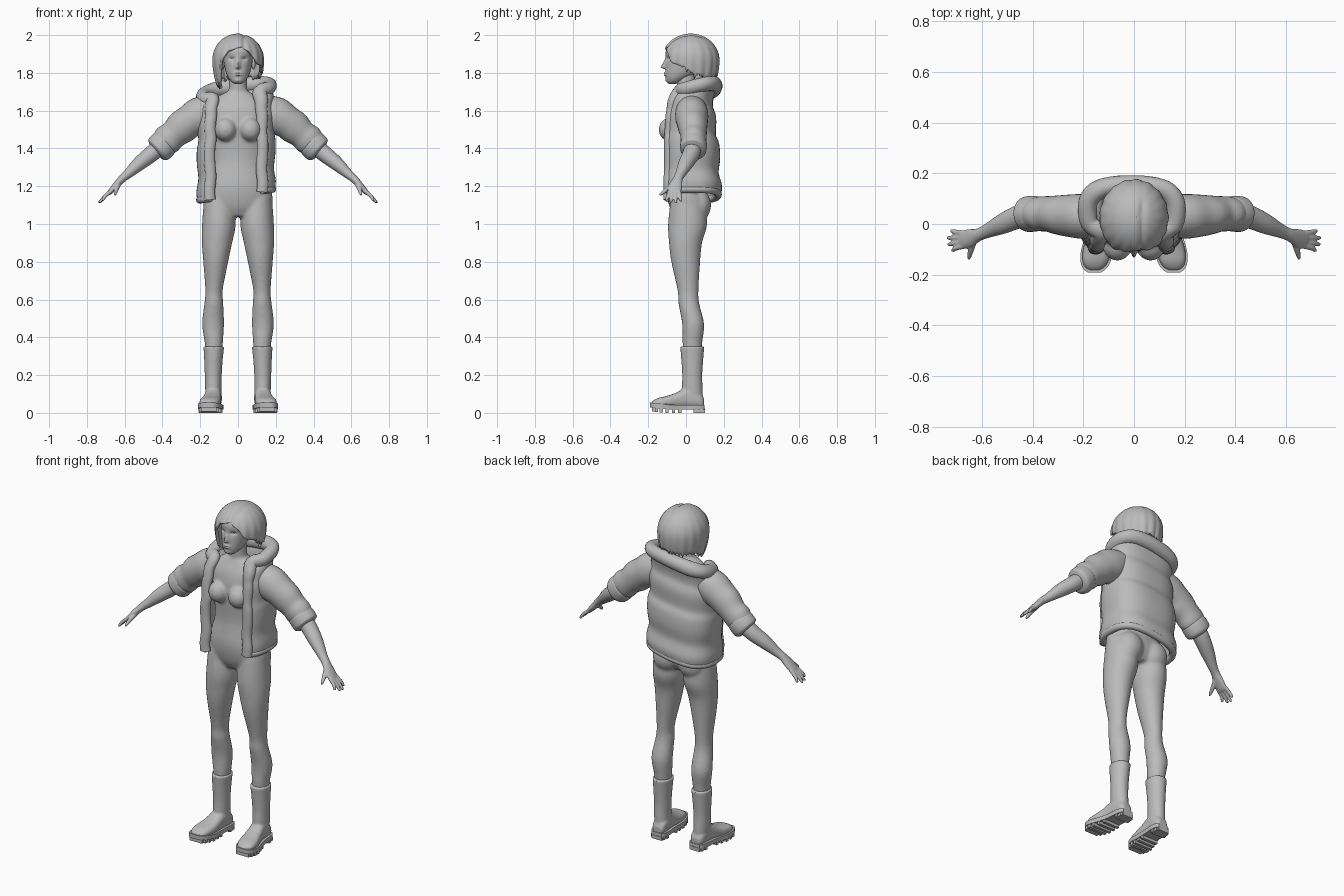
import bpy, bmesh, math, random
from mathutils import Vector

random.seed(4)
cube = bpy.data.objects.get("Cube")
if cube:
    bpy.data.objects.remove(cube)

grey = bpy.data.materials.new("plain grey")
grey.use_nodes = True
grey.diffuse_color = (0.5, 0.5, 0.5, 1)
grey.node_tree.nodes["Principled BSDF"].inputs["Base Color"].default_value = (0.5, 0.5, 0.5, 1)


def smooth(rows, k=4):
    """Catmull-Rom interpolation of equal-length tuples."""
    out = []
    for i in range(len(rows) - 1):
        quad = [rows[max(i - 1, 0)], rows[i], rows[i + 1], rows[min(i + 2, len(rows) - 1)]]
        for j in range(k):
            t = j / k
            out.append(tuple(b + 0.5 * t * (c - a + t * (2 * a - 5 * b + 4 * c - d + t * (3 * (b - c) + d - a)))
                             for a, b, c, d in zip(*quad)))
    return out + [tuple(rows[-1])]


def interp(table, t):
    for (a, u), (b, v) in zip(table, table[1:]):
        if t <= b:
            return u + (v - u) * (t - a) / (b - a)
    return table[-1][1]


def bump(t, width):
    return math.exp(-(t / width) ** 2)


def sheet(bm, grid, closed=False):
    """Skin a grid of points with quads."""
    rows = [[bm.verts.new(p) for p in row] for row in grid]
    n = len(rows[0])
    for a, b in zip(rows, rows[1:]):
        for i in range(n if closed else n - 1):
            j = (i + 1) % n
            bm.faces.new((a[i], a[j], b[j], b[i]))
    return rows


def loft(bm, rings, n=32, power=2):
    """Rings are (centre, half axis U, half axis V), capped at both ends."""
    def rnd(v):
        return math.copysign(abs(v) ** (2 / power), v)
    angles = [math.tau * i / n for i in range(n)]
    rows = sheet(bm, [[c + u * rnd(math.cos(a)) + v * rnd(math.sin(a)) for a in angles]
                      for c, u, v in rings], True)
    bm.faces.new(rows[0][::-1])
    bm.faces.new(rows[-1])


def column(bm, rows, n=32, k=4, power=2):
    """Upright loft from rows of (z, x centre, half width, front y, back y)."""
    loft(bm, [(Vector((x, (f + b) / 2, z)), Vector((w, 0, 0)), Vector((0, (b - f) / 2, 0)))
              for z, x, w, f, b in smooth(rows, k)], n, power)


def tube(bm, rows, n=16, k=4, side=(0, 1, 0)):
    """Loft along a path of (x, y, z, radius towards side, other radius)."""
    rows = smooth(rows, k)
    pts = [Vector(r[:3]) for r in rows]
    rings = []
    for i, (p, r) in enumerate(zip(pts, rows)):
        t = (pts[min(i + 1, len(pts) - 1)] - pts[max(i - 1, 0)]).normalized()
        u = (Vector(side) - t * t.dot(Vector(side))).normalized()
        rings.append((p, u * r[3], t.cross(u) * r[4]))
    loft(bm, rings, n)


def ball(bm, c, r):
    res = bmesh.ops.create_uvsphere(bm, u_segments=24, v_segments=16, radius=1)
    for v in res["verts"]:
        v.co = Vector(c) + Vector(a * b for a, b in zip(v.co, r))


def box(bm, c, size):
    for v in bmesh.ops.create_cube(bm, size=1)["verts"]:
        v.co = Vector(c) + Vector(a * b for a, b in zip(v.co, size))


def finish(name, bm, flip=1, voxel=0, shell=0, angle=50):
    bmesh.ops.remove_doubles(bm, verts=bm.verts, dist=1e-5)
    for v in bm.verts:
        v.co.x *= flip
    bmesh.ops.recalc_face_normals(bm, faces=bm.faces)
    me = bpy.data.meshes.new(name)
    bm.to_mesh(me)
    bm.free()
    me.materials.append(grey)
    ob = bpy.data.objects.new(name, me)
    bpy.context.scene.collection.objects.link(ob)
    bpy.ops.object.select_all(action="DESELECT")
    ob.select_set(True)
    bpy.context.view_layer.objects.active = ob
    bpy.ops.object.shade_smooth_by_angle(angle=math.radians(angle))
    if shell:
        m = ob.modifiers.new("Thickness", "SOLIDIFY")
        m.thickness, m.offset = shell, 0
    if voxel:
        m = ob.modifiers.new("Blend", "REMESH")
        m.mode, m.voxel_size, m.use_smooth_shade = "VOXEL", voxel, True
        m = ob.modifiers.new("Soften", "SMOOTH")
        m.factor, m.iterations = 0.5, 5
    return ob


# Body: torso, neck, bust and legs blended into one skin
bm = bmesh.new()
column(bm, [(1.04, 0, .10, -.06, .08), (1.1, 0, .18, -.09, .11), (1.2, 0, .172, -.105, .1),
            (1.33, 0, .135, -.09, .07), (1.45, 0, .145, -.095, .08), (1.55, 0, .155, -.1, .09),
            (1.62, 0, .16, -.085, .09), (1.67, 0, .115, -.06, .07), (1.7, 0, .06, -.045, .055)])
column(bm, [(1.62, 0, .07, -.04, .06), (1.7, 0, .05, -.045, .05), (1.82, 0, .047, -.05, .05)])
for s in (-1, 1):
    ball(bm, (s * .066, -.085, 1.5), (.058, .06, .062))
    ball(bm, (s * .085, .065, 1.1), (.078, .068, .085))
    column(bm, [(1.14, s * .1, .08, -.08, .1), (1, s * .101, .089, -.095, .112), (.9, s * .111, .08, -.09, .085),
                (.8, s * .118, .066, -.078, .075), (.65, s * .127, .046, -.045, .066),
                (.58, s * .128, .05, -.04, .07), (.47, s * .132, .058, -.02, .096),
                (.36, s * .128, .047, -.018, .085), (.25, s * .13, .04, -.01, .08)])
finish("body", bm, voxel=.009)

# Head, with sockets, nose, lips and chin pushed into the face
bm = bmesh.new()
column(bm, [(1.742, 0, .018, -.09, -.05), (1.752, 0, .034, -.1, -.03), (1.772, 0, .05, -.107, .01),
            (1.8, 0, .063, -.109, .06), (1.84, 0, .073, -.108, .1), (1.88, 0, .078, -.106, .115),
            (1.92, 0, .08, -.106, .115), (1.955, 0, .07, -.085, .1), (1.98, 0, .04, -.04, .07)], 96, 8, 2.2)
for v in bm.verts:
    x, y, z = v.co
    if y < -.03:
        eye = bump(abs(x) - .033, .016)
        v.co.y += .014 * eye * bump(z - 1.872, .012) - .006 * eye * bump(z - 1.866, .006)
        v.co.y -= bump(x, .011) * interp([(1.818, 0), (1.829, .026), (1.875, .004), (1.9, 0)], max(z, 1.818))
        v.co.y -= .008 * bump(x, .02) * (bump(z - 1.8, .005) + bump(z - 1.789, .005))
        v.co.y -= .005 * bump(x, .02) * bump(z - 1.758, .01)
for s in (-1, 1):
    ball(bm, (s * .082, .015, 1.85), (.011, .02, .032))
finish("head", bm)

# Hair: parted dome whose lower edge follows the face and ends in ragged locks
hairline = [(-180, 1.79), (-110, 1.77), (-75, 1.735), (-55, 1.75), (-42, 1.86), (-25, 1.915), (12, 1.94),
            (32, 1.905), (50, 1.85), (75, 1.835), (100, 1.79), (125, 1.775), (180, 1.79)]
grid, steps, count = [], 24, 120
jag = [random.uniform(-.028, .012) if i % 3 == 0 else 0 for i in range(count)]
for i in range(steps + 1):
    row = []
    for j in range(count):
        deg = -180 + 360 * j / count
        a = math.radians(deg)
        low = interp(hairline, deg) + jag[j] * (1 if abs(deg) > 55 else .1)
        z = 2 - (2 - low) * (i / steps) ** 2
        r = math.sqrt(1 - ((z - 1.87) / .13) ** 2) if z > 1.87 else 1 - 10 * (1.87 - z) ** 2
        r *= 1 + .02 * (i / steps) ** 2 * math.sin(a * 17)
        x, y = .128 * r * math.sin(a), .025 - .143 * r * math.cos(a)
        part = bump(x - .03, .012) * (1 if y < .05 else bump(y - .05, .04))
        row.append((x, y, z - .008 * part))
    grid.append(row)
bm = bmesh.new()
sheet(bm, grid, True)
finish("hair", bm, shell=.016, angle=70)

# Jacket: open quilted shell leaning to one side, rows of (z, half width, front y, back y)
shell = smooth([(1.15, .192, -.125, .17), (1.2, .197, -.125, .178), (1.27, .187, -.12, .16),
                (1.35, .195, -.12, .168), (1.42, .195, -.12, .163), (1.47, .187, -.115, .145),
                (1.55, .192, -.11, .147), (1.6, .185, -.1, .13), (1.65, .185, -.085, .135),
                (1.69, .175, -.05, .155)], 4)
grid = []
for z, w, f, b in shell:
    row = []
    for j in range(41):
        a = math.radians(-50 + 280 * j / 40)
        c, s = math.cos(a), math.sin(a)
        x = -.01 + w * math.copysign(abs(c) ** .75, c)
        y = (f + b) / 2 + (b - f) / 2 * math.copysign(abs(s) ** .75, s)
        row.append((x, y, z + .15 * x + 1.4 * max(0, z - 1.5) * y))
    grid.append(row)
bm = bmesh.new()
sheet(bm, grid)
finish("jacket_shell", bm, shell=.026, angle=80)

# Padded band running up one front edge, round the collar and down the other
rim = [r[0] for r in grid[::4]] + grid[-1][4:-4:4] + [r[-1] for r in grid[::-4]]
bm = bmesh.new()
tube(bm, [(x, y, z, .03 + .012 * bump(z - 1.72, .08), .022 + .016 * bump(z - 1.72, .08))
          for x, y, z in rim], side=(.8, .1, .6))
finish("collar_band", bm, angle=80)
bm = bmesh.new()
tube(bm, [(x, y, z + .008, .02, .02) for x, y, z in grid[0][::4]], 12, side=(0, 0, 1))
finish("jacket_hem", bm, angle=80)

# Foot plan: (y, x centre, half width, top z)
foot = smooth([(.096, .126, .026, .075), (.08, .127, .038, .1), (.04, .129, .044, .13), (0, .132, .044, .135),
               (-.05, .138, .049, .108), (-.1, .146, .056, .09), (-.145, .152, .052, .08),
               (-.172, .155, .038, .066), (-.185, .156, .02, .052)], 3)

for s, side in ((1, "left"), (-1, "right")):
    # Sleeve and rolled cuff
    bm = bmesh.new()
    tube(bm, [(.12, .03, 1.61, .08, .08), (.2, .03, 1.575, .088, .098), (.26, .033, 1.54, .083, .088),
              (.3, .036, 1.51, .077, .088), (.34, .04, 1.475, .07, .076), (.375, .04, 1.445, .068, .08),
              (.41, .04, 1.415, .06, .065)], 32)
    finish(side + "_sleeve", bm, s, angle=80)
    bm = bmesh.new()
    tube(bm, [(.375, .04, 1.44, .055, .055), (.383, .04, 1.434, .068, .073), (.405, .04, 1.412, .071, .077),
              (.425, .038, 1.392, .068, .073), (.434, .037, 1.384, .05, .055)], 32)
    finish(side + "_cuff", bm, s, angle=80)

    # Forearm and hand
    bm = bmesh.new()
    tube(bm, [(.38, .04, 1.44, .045, .045), (.45, .03, 1.378, .046, .044), (.52, 0, 1.322, .04, .038),
              (.58, -.028, 1.268, .028, .026), (.615, -.043, 1.238, .026, .021), (.645, -.055, 1.205, .036, .018),
              (.675, -.062, 1.172, .036, .014), (.685, -.063, 1.162, .03, .01)], 24)
    for base, tip, x, z in ((-.036, -.028, .722, 1.118), (-.053, -.055, .735, 1.11),
                            (-.071, -.08, .733, 1.112), (-.087, -.104, .718, 1.122)):
        tube(bm, [(.668, base, 1.178, .011, .011), (.703, (base + tip) / 2, 1.148, .01, .01),
                  (x - .003, tip, z + .006, .008, .008), (x, tip, z, .004, .004)], 12)
    tube(bm, [(.632, -.06, 1.212, .015, .015), (.642, -.095, 1.188, .013, .013),
              (.65, -.128, 1.162, .009, .009), (.652, -.14, 1.153, .005, .005)], 12, side=(1, 0, .3))
    finish(side + "_forearm_and_hand", bm, s, voxel=.0045)

    # Boot upper
    bm = bmesh.new()
    column(bm, [(.06, .128, .042, -.02, .09), (.13, .131, .043, -.022, .088), (.2, .131, .045, -.02, .086),
                (.28, .13, .049, -.025, .091), (.352, .128, .055, -.031, .097)])
    loft(bm, [(Vector((x, y, (z + .025) / 2)), Vector((w, 0, 0)), Vector((0, 0, (z - .025) / 2)))
              for y, x, w, z in foot], 32, 2.6)
    finish(side + "_boot", bm, s, voxel=.006)

    # Sole slab with toe spring, then heel and tread lugs
    bm = bmesh.new()
    outline = [(x + w + .007, y) for y, x, w, z in foot] + [(x - w - .007, y) for y, x, w, z in foot[::-1]]
    rows = sheet(bm, [[(x, y * 1.03, z + max(0, -y - .08) * .12) for x, y in outline]
                      for z in (.017, .042)], True)
    bm.faces.new(rows[0])
    bm.faces.new(rows[1])
    for y, x, w, z in foot[1:-2:2]:
        if abs(y - .01) > .02:
            box(bm, (x, y, .011 + max(0, -y - .1) * .1), (2 * w + .008, .017, .022))
    box(bm, (.128, .066, .01), (.078, .05, .02))
    finish(side + "_sole", bm, s, angle=30)
